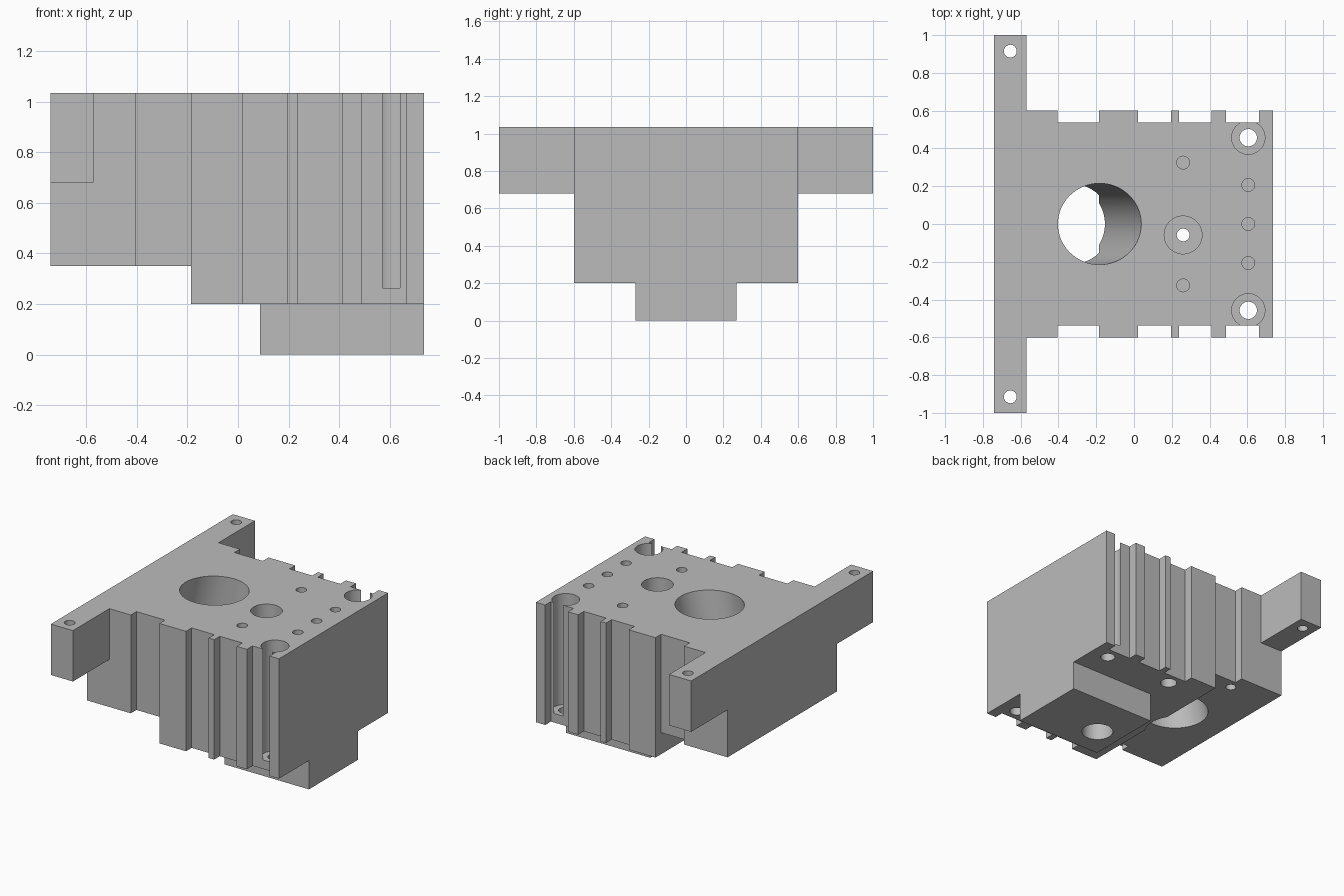
import bpy
import math
from mathutils import Vector

default = bpy.data.objects.get("Cube")
if default:
    bpy.data.objects.remove(default, do_unlink=True)

TOP = 1.034
BACK, FRONT = -0.74, 0.735      # ends along x
SIDE = 0.6                      # half width of the block

metal = bpy.data.materials.new("machined_grey")
metal.use_nodes = True
grey = (0.5, 0.5, 0.5, 1)
metal.diffuse_color = grey
metal.node_tree.nodes["Principled BSDF"].inputs["Base Color"].default_value = grey


def box(name, x, y, z):
    """Box from its (low, high) limits on each axis."""
    bpy.ops.mesh.primitive_cube_add(size=1)
    obj = bpy.context.object
    obj.name = name
    lo, hi = (Vector(v) for v in zip(x, y, z))
    for v in obj.data.vertices:
        v.co = Vector(((lo[i] + hi[i]) / 2 + v.co[i] * (hi[i] - lo[i])) for i in range(3))
    return obj


block = box("mounting_block", (BACK, FRONT), (-1, 1), (0, TOP))
block.data.materials.clear()
block.data.materials.append(metal)


def cut(cutter):
    cutter.hide_render = True
    mod = block.modifiers.new("cut", 'BOOLEAN')
    mod.operation = 'DIFFERENCE'
    mod.solver = 'EXACT'
    mod.object = cutter
    bpy.context.view_layer.objects.active = block
    bpy.ops.object.modifier_apply(modifier=mod.name)
    bpy.data.objects.remove(cutter, do_unlink=True)


def cut_box(x, y, z):
    cut(box("box_cutter", x, y, z))


def drill(x, y, r, z0, z1, sides=32):
    bpy.ops.mesh.primitive_cylinder_add(vertices=sides, radius=r, depth=z1 - z0,
                                        location=(x, y, (z0 + z1) / 2))
    cut(bpy.context.object)


LOW, HIGH = -0.2, 1.3           # limits well outside the block

# Side shoulders, leaving the ears and the narrow foot
for s in (-1, 1):
    def span(a, b):
        return tuple(sorted((s * a, s * b)))
    cut_box((-0.57, 1), span(SIDE, 1.2), (LOW, HIGH))
    cut_box((-1, 1), span(SIDE, 1.2), (LOW, 0.68))
    cut_box((-1, 1), span(0.27, 1.3), (LOW, 0.2))

# Stepped underside
cut_box((-1, 0.087), (-1.4, 1.4), (LOW, 0.2))
cut_box((-1, -0.185), (-1.4, 1.4), (LOW, 0.35))

# Vertical grooves along both sides
for x in ((-0.405, -0.185), (0.02, 0.195), (0.237, 0.41), (0.488, 0.663)):
    for s in (-1, 1):
        cut_box(x, tuple(sorted((s * 0.538, s * 0.7))), (LOW, HIGH))

# Large tilted bore
tilt = math.radians(13)
bpy.ops.mesh.primitive_cylinder_add(vertices=96, radius=0.215, depth=3,
                                    location=(-0.182, 0, TOP), rotation=(0, tilt, 0))
cut(bpy.context.object)

for s in (-1, 1):
    # Ear holes
    drill(-0.655, s * 0.915, 0.034, LOW, HIGH)
    # Corner bolt holes with deep counterbores
    drill(0.605, s * 0.457, 0.088, 0.263, HIGH, 64)
    drill(0.605, s * 0.457, 0.046, LOW, HIGH)
    # Blind holes in the top face
    drill(0.26, s * 0.325, 0.034, TOP - 0.2, HIGH)
    drill(0.605, s * 0.206, 0.034, TOP - 0.2, HIGH)
    # Blind holes in the middle step
    drill(0.09, s * 0.455, 0.053, LOW, 0.4)
drill(0.605, 0, 0.034, TOP - 0.2, HIGH)
drill(-0.42, 0.472, 0.033, LOW, 0.5)

# Centre hole, counterbored from both ends
drill(0.26, -0.058, 0.1, TOP - 0.35, HIGH, 64)
drill(0.26, -0.058, 0.1, LOW, 0.2, 64)
drill(0.26, -0.058, 0.034, LOW, HIGH)

bpy.ops.object.select_all(action='DESELECT')
block.select_set(True)
bpy.context.view_layer.objects.active = block
bpy.ops.object.shade_smooth_by_angle(angle=math.radians(30))
